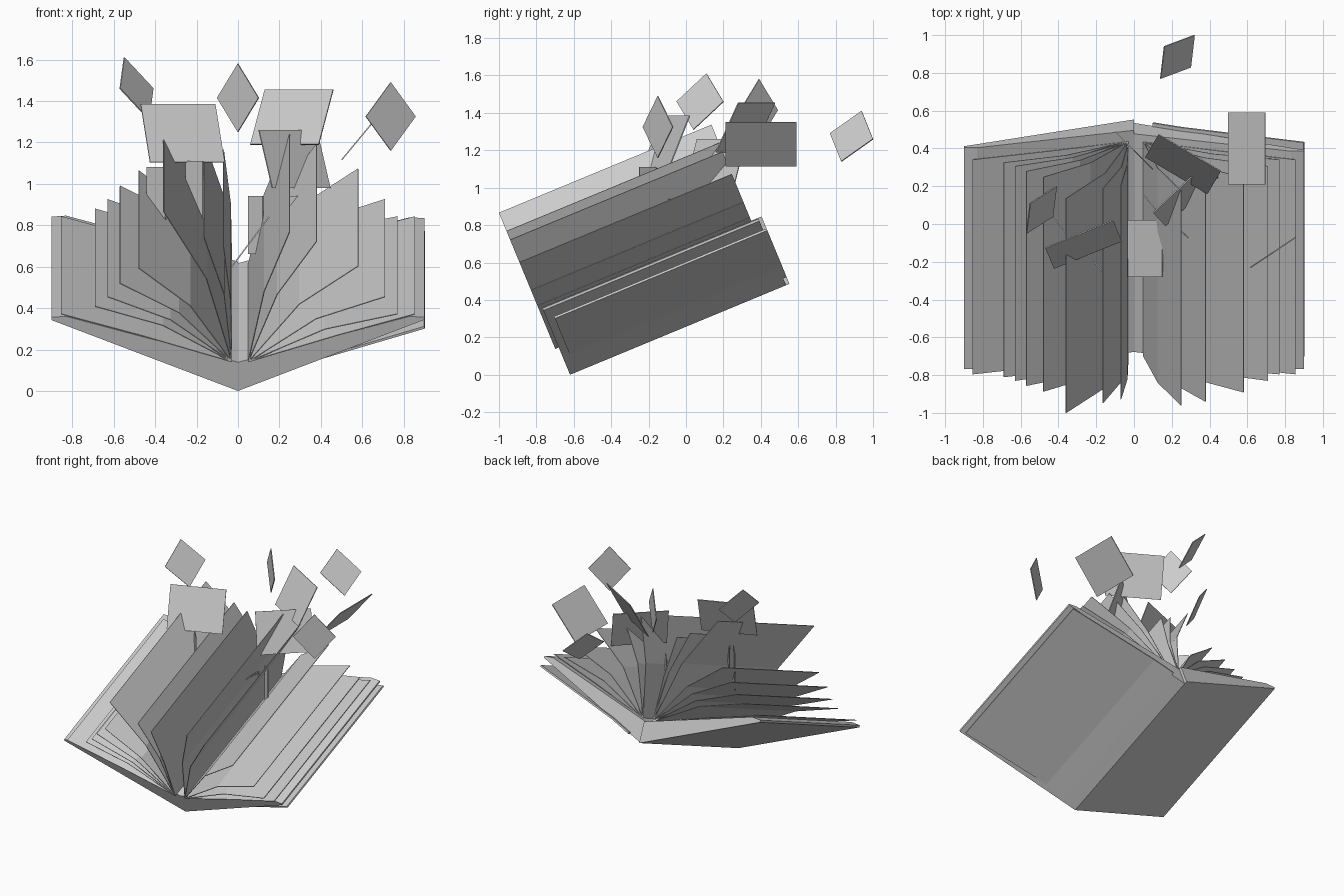
import bpy, math
from mathutils import Vector, Matrix

old = bpy.data.objects.get("Cube")
if old:
    bpy.data.objects.remove(old, do_unlink=True)

paper = bpy.data.materials.new("plain_grey")
paper.use_nodes = True
GREY = (0.6, 0.6, 0.6, 1)
paper.diffuse_color = GREY
paper.node_tree.nodes["Principled BSDF"].inputs["Base Color"].default_value = GREY

# The whole book leans back: local x, length along the spine, height above the cover
LEAN = Matrix.Translation((0, -0.62, 0)) @ Matrix.Rotation(math.radians(22.5), 4, 'X')


def add_object(name, verts, faces, thickness=0):
    mesh = bpy.data.meshes.new(name)
    mesh.from_pydata(verts, [], faces)
    mesh.materials.append(paper)
    obj = bpy.data.objects.new(name, mesh)
    bpy.context.collection.objects.link(obj)
    if thickness:
        mod = obj.modifiers.new("thickness", 'SOLIDIFY')
        mod.thickness = thickness
        mod.offset = 0
    return obj


def sheet(name, profile, start, end, thickness=0.004):
    """Sweep an open (x, height) profile along the spine."""
    verts = [LEAN @ Vector((x, v, h)) for x, h in profile for v in (start, end)]
    faces = [(2*i, 2*i + 1, 2*i + 3, 2*i + 2) for i in range(len(profile) - 1)]
    return add_object(name, verts, faces, thickness)


def solid(name, profile, start, end):
    """Sweep a closed (x, height) profile along the spine."""
    n = len(profile)
    verts = [LEAN @ Vector((x, v, h)) for v in (start, end) for x, h in profile]
    faces = [tuple(range(n)), tuple(range(2*n - 1, n - 1, -1))]
    faces += [(i, i + n, (i + 1) % n + n, (i + 1) % n) for i in range(n)]
    return add_object(name, verts, faces)


def page(name, root, tip, bulge):
    """A leaf that rises from the spine and bends outwards once."""
    a, b = Vector(root), Vector(tip)
    d = b - a
    side = 1 if d.x > 0 else -1
    normal = Vector((-d.y, d.x)).normalized() * side
    bend = a + d * 0.53 + normal * bulge
    sheet(name, [a, bend, b], -0.02, 1.21)


def loose_page(name, a, b, d):
    """A flying leaf given by one corner and its two neighbours."""
    a, b, d = Vector(a), Vector(b), Vector(d)
    add_object(name, [a, b, b + d - a, d], [(0, 1, 2, 3)], 0.006)


# Wedge-shaped covers with the page stack
solid("left_cover", [(0, 0), (0, 0.15), (-0.83, 0.39), (-0.9, 0.385), (-0.9, 0.37)], 0, 1.27)
solid("right_cover", [(0, 0), (0.9, 0.372), (0.9, 0.385), (0.83, 0.39), (0, 0.15)], 0, 1.25)
sheet("right_outer_board", [(0.1, 0.045), (0.25, 0.108), (0.9, 0.315)], 0.04, 1.27, 0.012)

# Fanned pages, as tip position and bend
left_tips = [(-0.07, 0.76, 0.015), (-0.165, 0.81, 0.035), (-0.36, 0.945, 0.055),
             (-0.48, 0.65, 0.05), (-0.57, 0.57, 0.05), (-0.63, 0.5, 0.045),
             (-0.69, 0.45, 0.04), (-0.855, 0.41, 0.005)]
right_tips = [(0.25, 0.84, 0.03), (0.38, 0.79, 0.04), (0.58, 0.66, 0.05),
              (0.71, 0.5, 0.05), (0.77, 0.41, 0.04), (0.855, 0.41, 0.005)]
for side, root, tips in (("left", -0.03, left_tips), ("right", 0.05, right_tips)):
    for i, (x, h, bulge) in enumerate(tips):
        page(f"{side}_page_{i + 1}", (root, 0.16), (x, h), bulge)

# Large loose pages
large = [((0.5, 0.21, 1.115), (0.5, 0.59, 1.115), (0.695, 0.21, 1.35)),
         ((-0.47, -0.125, 1.385), (-0.11, 0.02, 1.385), (-0.425, -0.235, 1.105)),
         ((0.13, 0.475, 1.455), (0.46, 0.28, 1.455), (0.06, 0.355, 1.19)),
         ((0.1, 0.06, 1.26), (0.38, 0.32, 1.26), (0.165, -0.01, 0.98)),
         ((-0.03, -0.28, 0.6), (-0.03, 0.02, 0.6), (0.15, -0.28, 0.84))]
for i, corners in enumerate(large):
    loose_page(f"large_loose_page_{i + 1}", *corners)

# Small square scraps
small = [((0.14, 0.77, 1.29), (0.16, 0.94, 1.41), (0.3, 0.83, 1.14)),
         ((-0.55, 0.11, 1.61), (-0.41, 0.2, 1.46), (-0.57, -0.05, 1.46)),
         ((0, 0.39, 1.58), (0.1, 0.29, 1.415), (-0.1, 0.49, 1.415)),
         ((0.737, -0.15, 1.49), (0.857, -0.07, 1.325), (0.617, -0.23, 1.325))]
for i, corners in enumerate(small):
    loose_page(f"small_scrap_{i + 1}", *corners)

# Narrow upright strips between the pages
strips = [(-0.44, 0.05, -0.35, -0.06, 0.8), (-0.25, -0.155, -0.17, -0.25, 0.83),
          (0.05, 0.155, 0.12, 0.07, 0.66), (0.25, -0.04, 0.31, -0.09, 0.66)]
for i, (x0, y0, x1, y1, z) in enumerate(strips):
    loose_page(f"paper_strip_{i + 1}", (x0, y0, z), (x1, y1, z), (x0, y0, z + 0.28))
